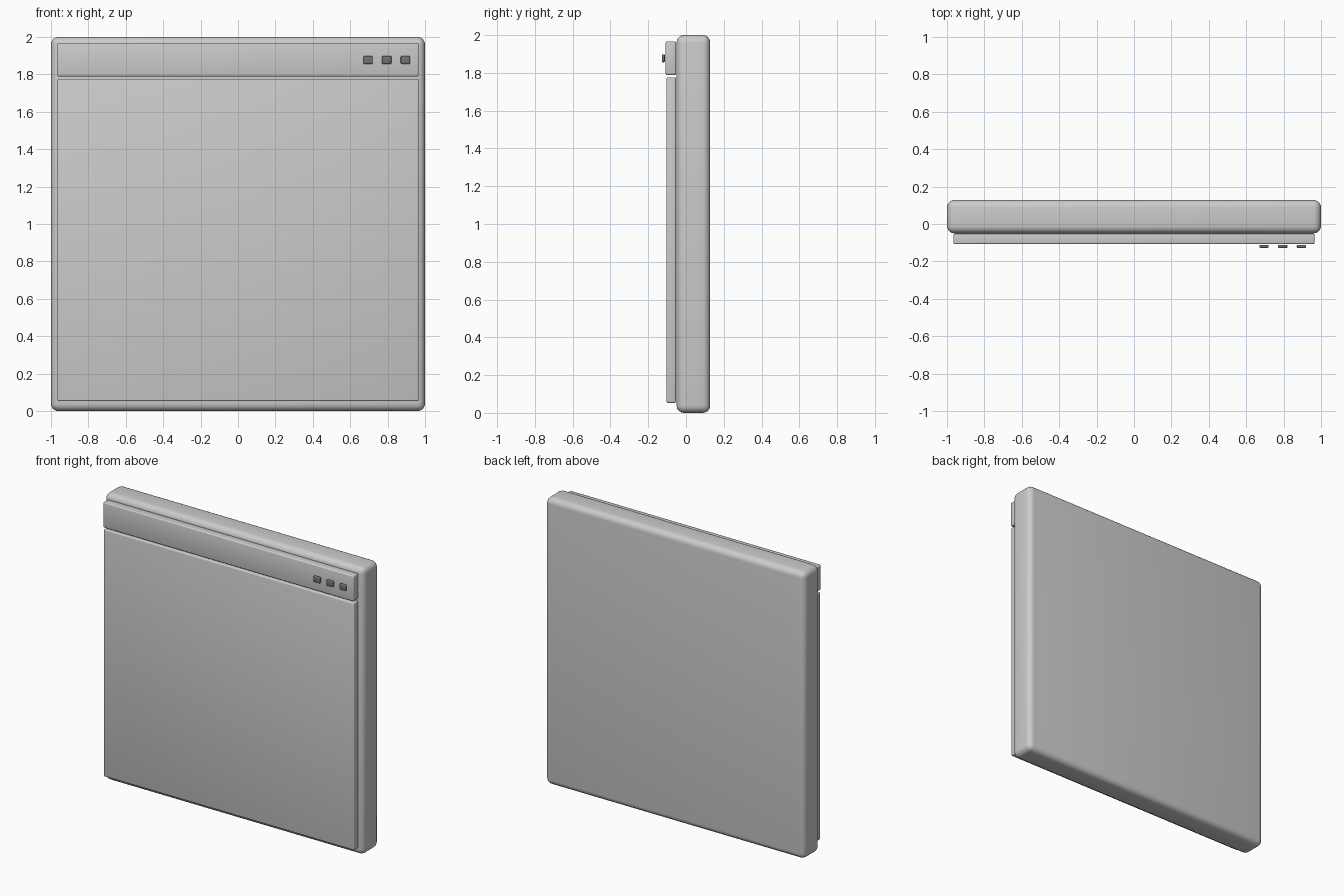
import bpy
import math

if "Cube" in bpy.data.objects:
    bpy.data.objects.remove(bpy.data.objects["Cube"])


def rounded_box(name, x, y, z, bevel, segments):
    """Box spanning the given (min, max) ranges, with rounded edges."""
    ranges = (x, y, z)
    bpy.ops.mesh.primitive_cube_add(size=1, location=[(a + b) / 2 for a, b in ranges])
    obj = bpy.context.object
    obj.name = name
    obj.scale = [b - a for a, b in ranges]
    bpy.ops.object.transform_apply(location=False, rotation=False, scale=True)
    mod = obj.modifiers.new("round", 'BEVEL')
    mod.width = bevel
    mod.segments = segments
    bpy.ops.object.modifier_apply(modifier=mod.name)
    bpy.ops.object.shade_smooth_by_angle(angle=math.radians(35))
    return obj


# Back slab
rounded_box("window_body", (-1, 1), (-0.05, 0.128), (0, 2), 0.04, 5)

# Content panel and title bar on the front
rounded_box("content_panel", (-0.966, 0.966), (-0.103, -0.053), (0.053, 1.776), 0.008, 3)
rounded_box("title_bar", (-0.966, 0.966), (-0.108, -0.052), (1.789, 1.967), 0.008, 3)

# Three small buttons at the right end of the title bar
for i in range(3):
    cx = 0.695 + 0.1 * i
    b = rounded_box(f"button_{i + 1}", (cx - 0.025, cx + 0.025), (-0.128, -0.112),
                    (1.856, 1.898), 0.006, 3)
    mat = bpy.data.materials.get("dark_grey") or bpy.data.materials.new("dark_grey")
    mat.diffuse_color = (0.17, 0.17, 0.18, 1)
    mat.use_nodes = True
    mat.node_tree.nodes["Principled BSDF"].inputs["Base Color"].default_value = mat.diffuse_color
    b.data.materials.append(mat)
